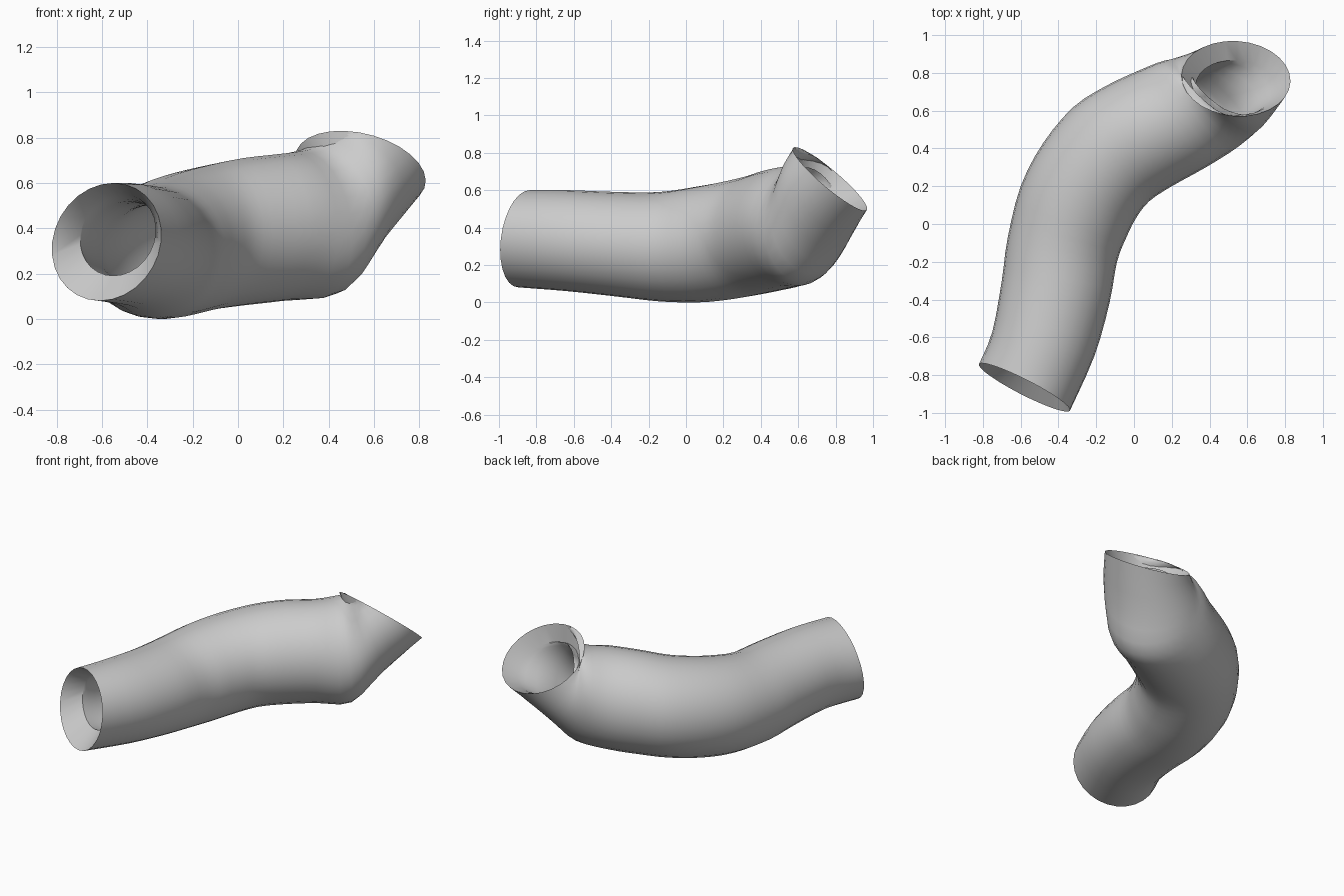
import bpy, bmesh, math
from mathutils import Vector as V

if "Cube" in bpy.data.objects:
    bpy.data.objects.remove(bpy.data.objects["Cube"])

SIDES = 28
STEPS = 3


def span(left, right, bottom, top):
    """Cross-section from its left and right edges and its height range."""
    l, r = V((*left, 0)), V((*right, 0))
    c = (l + r) / 2
    c.z = (bottom + top) / 2
    return c, (r - l) / 2, V((0, 0, (top - bottom) / 2))


# Cross-sections along the bent pipe: centre, side half-axis, up half-axis
sections = [
    (V((-.58, -.865, .34)), V((.24, -.125, 0)), V((.03, .03, .26))),
    span((-.75, -.57), (-.21, -.70), .06, .60),
    span((-.70, -.30), (-.13, -.42), .03, .59),
    span((-.67, -.08), (-.09, -.20), .005, .59),
    span((-.60, .20), (-.04, -.07), .0, .62),
    span((-.48, .43), (.01, .03), .015, .65),
    span((-.32, .62), (.08, .12), .04, .68),
    span((-.15, .73), (.20, .20), .06, .71),
    span((.02, .81), (.38, .30), .08, .73),
    (V((.36, .64, .43)), V((.20, -.225, -.03)), V((-.03, -.01, .32))),
    (V((.46, .70, .54)), V((.23, -.165, -.02)), V((-.02, -.10, .26))),
    (V((.54, .77, .66)), V((.28, -.06, -.01)), V((-.07, -.19, .17))),
]


def smooth_path(secs):
    """Catmull-Rom interpolation of all three vectors of each section."""
    out = []
    n = len(secs)
    for i in range(n - 1):
        four = [secs[max(i - 1, 0)], secs[i], secs[i + 1], secs[min(i + 2, n - 1)]]
        for s in range(STEPS):
            t = s / STEPS
            out.append(tuple(
                0.5 * (2 * b + (c - a) * t + (2 * a - 5 * b + 4 * c - d) * t * t
                       + (3 * b - a - 3 * c + d) * t ** 3)
                for a, b, c, d in zip(*four)))
    out.append(secs[-1])
    return out


def shrunk(section, scale, shift=(0, 0, 0)):
    c, u, v = section
    return c + V(shift), u * scale, v * scale


# Narrower bore, recessed at both mouths so the rims form sloping lips
bore = [shrunk(sections[0], .69, (.05, .10, .03))]
bore += [shrunk(s, .70) for s in sections[1:-1]]
bore += [shrunk(sections[-1], .74, (.0, -.05, -.08))]

loops = smooth_path(sections) + smooth_path(bore)[::-1]

bm = bmesh.new()
rings = []
for c, u, v in loops:
    rings.append([bm.verts.new(c + u * math.cos(a) + v * math.sin(a))
                  for a in (2 * math.pi * k / SIDES for k in range(SIDES))])
for i, ring in enumerate(rings):
    nxt = rings[(i + 1) % len(rings)]
    for k in range(SIDES):
        j = (k + 1) % SIDES
        bm.faces.new((ring[k], ring[j], nxt[j], nxt[k]))
bmesh.ops.recalc_face_normals(bm, faces=bm.faces)
mesh = bpy.data.meshes.new("bent_pipe")
bm.to_mesh(mesh)
bm.free()

pipe = bpy.data.objects.new("bent_pipe", mesh)
bpy.context.collection.objects.link(pipe)
grey = bpy.data.materials.new("plain grey")
grey.diffuse_color = (.6, .6, .6, 1)
grey.use_nodes = True
grey.node_tree.nodes["Principled BSDF"].inputs["Base Color"].default_value = grey.diffuse_color
mesh.materials.append(grey)

bpy.context.view_layer.objects.active = pipe
pipe.select_set(True)
bpy.ops.object.shade_smooth_by_angle(angle=math.radians(40))
